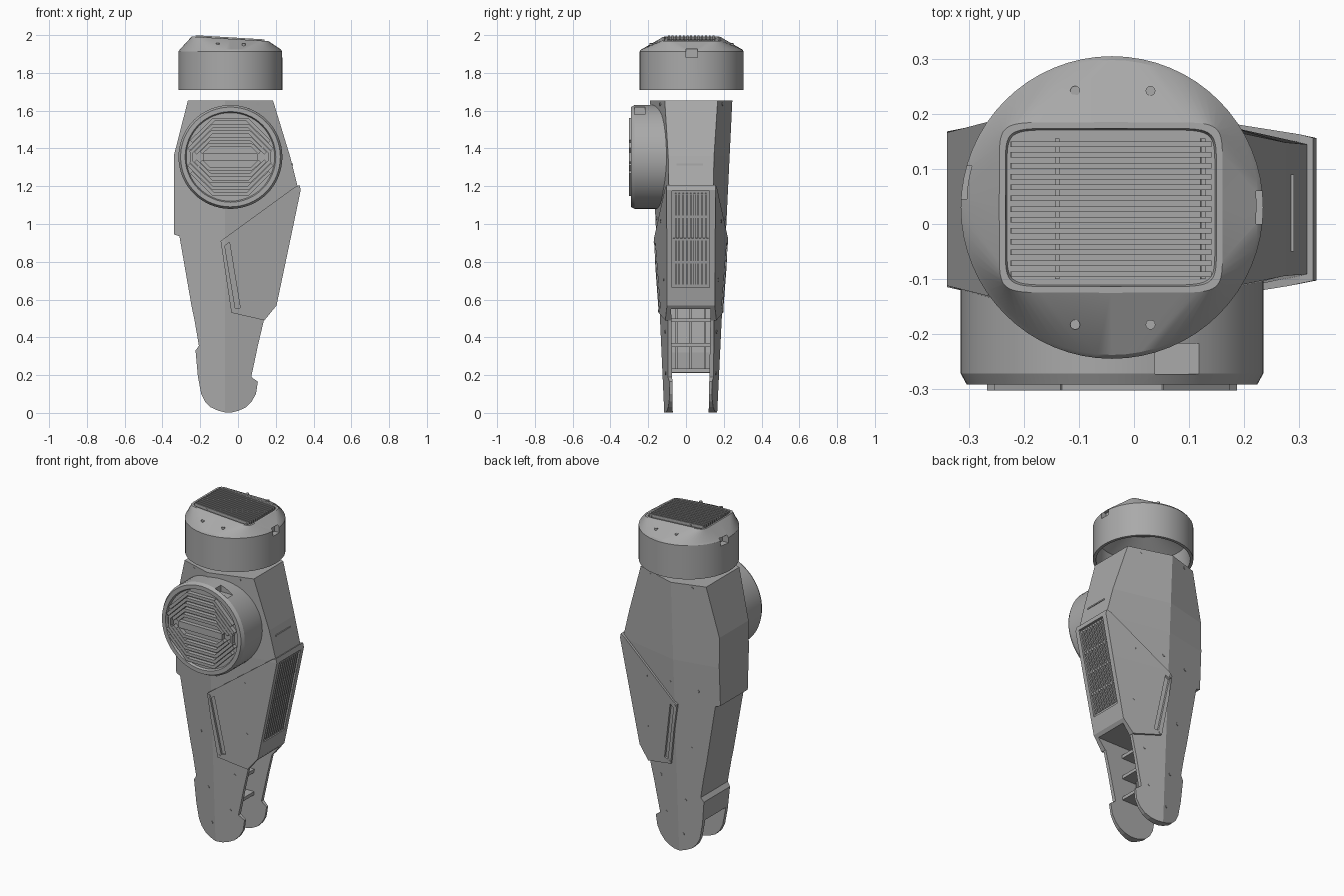
import bpy, bmesh, math
from mathutils import Vector as V

if "Cube" in bpy.data.objects:
    bpy.data.objects.remove(bpy.data.objects["Cube"])

grey = bpy.data.materials.new("mid grey")
grey.use_nodes = True
grey.diffuse_color = (0.4, 0.4, 0.4, 1)
grey.node_tree.nodes["Principled BSDF"].inputs["Base Color"].default_value = grey.diffuse_color


def finish(name, bm, smooth=False):
    bmesh.ops.recalc_face_normals(bm, faces=bm.faces)
    mesh = bpy.data.meshes.new(name)
    bm.to_mesh(mesh)
    bm.free()
    mesh.materials.append(grey)
    ob = bpy.data.objects.new(name, mesh)
    bpy.context.collection.objects.link(ob)
    if smooth:
        bpy.ops.object.select_all(action='DESELECT')
        ob.select_set(True)
        bpy.context.view_layer.objects.active = ob
        bpy.ops.object.shade_smooth_by_angle(angle=math.radians(25))
    return ob


def loft(name, rings, smooth=False):
    bm = bmesh.new()
    loops = [[bm.verts.new(p) for p in r] for r in rings]
    n = len(loops[0])
    for a, b in zip(loops, loops[1:]):
        for i in range(n):
            bm.faces.new((a[i], a[(i + 1) % n], b[(i + 1) % n], b[i]))
    bm.faces.new(loops[0])
    bm.faces.new(loops[-1])
    return finish(name, bm, smooth)


def prism(name, pts, y0=lambda z: -1, y1=lambda z: 1):
    return loft(name, [[(x, y(z), z) for x, z in pts] for y in (y0, y1)])


def beam(bm, a, b, width, depth, normal):
    """Bar from a to b, rising by depth along normal."""
    a, b, n = V(a), V(b), V(normal).normalized()
    side = (b - a).cross(n).normalized() * width / 2
    foot = [bm.verts.new(p) for p in (a - side, a + side, b + side, b - side)]
    top = [bm.verts.new(v.co + n * depth) for v in foot]
    bm.faces.new(foot)
    bm.faces.new(top)
    for i in range(4):
        j = (i + 1) % 4
        bm.faces.new((foot[i], foot[j], top[j], top[i]))


def box(name, centre, size):
    bm = bmesh.new()
    c, s = V(centre), V(size)
    beam(bm, c - V((s.x / 2, 0, s.z / 2)), c + V((s.x / 2, 0, -s.z / 2)), s.y, s.z, (0, 0, 1))
    return finish(name, bm)


def boolean(ob, cutters, op='DIFFERENCE'):
    for c in cutters:
        m = ob.modifiers.new("cut", 'BOOLEAN')
        m.object, m.operation, m.solver = c, op, 'EXACT'
        mesh = bpy.data.meshes.new_from_object(ob.evaluated_get(bpy.context.evaluated_depsgraph_get()))
        ob.modifiers.clear()
        ob.data = mesh


def drop(*obs):
    for o in obs:
        bpy.data.objects.remove(o)


# Leg shell: height, -x edge, +x edge
levels = [(0.003, -0.07, -0.03), (0.012, -0.105, 0.005), (0.03, -0.145, 0.042), (0.06, -0.175, 0.072),
          (0.1, -0.195, 0.095), (0.165, -0.207, 0.105), (0.19, -0.212, 0.07), (0.33, -0.225, 0.1),
          (0.355, -0.207, 0.105), (0.49, -0.23, 0.137), (0.56, -0.245, 0.19), (0.935, -0.31, 0.269),
          (0.945, -0.34, 0.271), (1.18, -0.34, 0.32), (1.36, -0.34, 0.275), (1.655, -0.265, 0.185)]
ridge = -0.07
front = lambda z: -0.115 - 0.0455 * z
back = lambda z: 0.165 + 0.0485 * z


def surface(x, z, s):
    """Depth of the ridged shell, s = -1 on the front and 1 on the back."""
    fall = (0.2 + 0.22 * max(0, z - 1.18)) * abs(x - ridge)
    return front(z) + fall if s < 0 else back(z) - fall


def section(z, xl, xr, g=0):
    path = [(xl, -1), (ridge, -1), (xr, -1), (xr, 1), (ridge, 1), (xl, 1)]
    return [(x + g * ((x == xr) - (x == xl)), surface(x, z, s) + s * g, z) for x, s in path]


shell = loft("leg_shell", [section(*l) for l in levels])
saddle = loft("side_armour", [section(*l, g=0.012) for l in levels])

# Fork cavity, open to the bottom and the +x side
cavity = prism("cavity_cutter", [(-0.5, -0.1), (-0.5, 0.21), (-0.16, 0.21), (-0.15, 0.32), (-0.17, 0.55),
                                 (0.5, 0.55), (0.5, -0.1)],
               lambda z: front(z) + 0.045 + 0.03 * z, lambda z: back(z) - 0.045 - 0.03 * z)
outline = prism("armour_cutter", [(-0.092, 0.91), (0.3, 1.195), (0.33, 1.208), (0.5, 1.208), (0.5, 0.57),
                                  (0.205, 0.57), (0.14, 0.49), (-0.035, 0.53)])
groove = prism("groove_cutter", [(-0.07, 0.885), (-0.045, 0.903), (0.012, 0.555), (-0.014, 0.552)])
vent_hole = box("vent_cutter", (0.3, 0.025, 0.92), (0.3, 0.2, 0.51))
boolean(saddle, [outline], 'INTERSECT')
boolean(saddle, [cavity, groove, vent_hole])
boolean(shell, [cavity])
drop(cavity, outline, groove, vent_hole)

# Vent slats on the sloping +x side
bm = bmesh.new()
vent = lambda y, z: (0.32 - 0.21 * (1.18 - z) - 0.004, y, z)
out = (1, 0, -0.21)
for i in range(9):
    y = -0.055 + i * 0.02
    beam(bm, vent(y, 0.68), vent(y, 1.165), 0.009, 0.014, out)
for z in (0.675, 0.8, 0.92, 1.04, 1.165):
    beam(bm, vent(-0.07, z), vent(0.12, z), 0.012, 0.01, out)
finish("side_vent_slats", bm)

# Ribs inside the fork
bm = bmesh.new()
for z in (0.215, 0.35, 0.48):
    beam(bm, (-0.16, 0.025, z), (0.02, 0.025, z), 0.21, 0.02, (0, 0, 1))
for y in (-0.05, 0.025, 0.1):
    beam(bm, (-0.16, y, 0.22), (-0.16, y, 0.55), 0.012, 0.1, (1, 0, 0))
finish("fork_ribs", bm)


def circle(cx, cy, r, n=64):
    return [(cx + r * math.cos(math.tau * i / n), cy + r * math.sin(math.tau * i / n)) for i in range(n)]


# Drum on the front
cx, cz = -0.04, 1.355
drum_profile = [(0.275, -0.09), (0.275, -0.272), (0.264, -0.292), (0.24, -0.292), (0.234, -0.278)]
drum = loft("front_drum", [[(x, y, z) for x, z in circle(cx, cz, r)] for r, y in drum_profile], True)
notch = box("notch_cutter", (0.078, -0.245, 1.63), (0.08, 0.055, 0.1))
boolean(drum, [notch])
drop(notch)

# Grille of nested chevrons on the drum
bm = bmesh.new()
bar = lambda a, b, w: beam(bm, (cx + a[0], -0.276, cz + a[1]), (cx + b[0], -0.276, cz + b[1]), w, 0.027, (0, -1, 0))
bar((-0.145, 0), (0.145, 0), 0.04)
for s in (-1, 1):
    for k in range(5):
        h, w = 0.062 + 0.034 * k, 0.115 - 0.006 * k
        bar((-w, s * h), (w, s * h), 0.018)
        run = 0
        while math.hypot(w + run, h - run) < 0.222 and h - run > 0.022:
            run += 0.004
        for m in (-1, 1):
            if run > 0.01:
                bar((m * (w - 0.004), s * (h + 0.002)), (m * (w + run), s * (h - run)), 0.018)
    bar((s * 0.205, -0.03), (s * 0.205, 0.03), 0.014)
finish("drum_grille", bm)


# Round cap floating above, blending into a tilted rectangular top
def rounded(hx, hy, dz=0):
    pts = []
    for ux, uy in circle(0, 0, 1):
        x = -0.042 + hx * math.copysign(abs(ux) ** 0.2, ux)
        y = 0.03 + hy * math.copysign(abs(uy) ** 0.2, uy)
        pts.append((x, y, 1.98 - 0.06 * (x + 0.04) + dz))
    return pts


cap_profile = [(0.12, 1.92), (0.25, 1.85), (0.258, 1.71), (0.275, 1.71), (0.275, 1.914), (0.268, 1.924)]
rings = [[(x, y, z) for x, y in circle(-0.04, 0.03, r)] for r, z in cap_profile]
cap = loft("top_cap", rings + [rounded(0.203, 0.155), rounded(0.192, 0.144), rounded(0.189, 0.141, -0.01)], True)
notches = [box("notch_cutter", (x, y, 1.905), (0.06, 0.06, 0.045)) for x, y in ((0.232, 0.03), (-0.305, 0.075))]
boolean(cap, notches)
drop(*notches)

# Slats on the cap
bm = bmesh.new()
top = lambda x, y: (x, y, 1.968 - 0.06 * (x + 0.04))
for i in range(13):
    y = -0.091 + i * 0.0197
    beam(bm, top(-0.225, y), top(0.14, y), 0.01, 0.02, (0.06, 0, 1))
for x in (-0.14, 0.125):
    beam(bm, top(x, -0.1), top(x, 0.155), 0.008, 0.012, (0.06, 0, 1))
finish("cap_slats", bm)

# Screws on both faces of the leg and on the cap
shell_screws = [(-0.185, 1.635), (0.105, 1.635), (-0.21, 1.01), (-0.04, 1.03), (-0.16, 0.65),
                (0.055, 0.43), (-0.115, 0.32), (0.02, 0.21), (-0.095, 0.11)]
armour_screws = [(0.135, 1.015), (-0.076, 0.9), (0.14, 0.705), (-0.026, 0.54)]
for s, label in ((-1, "front"), (1, "back")):
    bm = bmesh.new()
    for pts, lift in ((shell_screws, 0.003), (armour_screws, 0.015)):
        for x, z in pts:
            rim = [[bm.verts.new((px, surface(px, pz, s) + s * o, pz)) for px, pz in circle(x, z, 0.009, 12)]
                   for o in (lift, lift - 0.012)]
            bm.faces.new(rim[0])
            for i in range(12):
                bm.faces.new((rim[0][i], rim[0][i - 1], rim[1][i - 1], rim[1][i]))
    finish(label + "_screws", bm)
for x in (-0.107, 0.03):
    for y in (-0.183, 0.242):
        loft("cap_screw", [[(px, py, z - 0.03 * x) for px, py in circle(x, y, 0.009, 12)] for z in (1.93, 1.956)])

# Small hatch on the front and slit on the +x shoulder
hatch = [(-0.305, 1.03), (-0.235, 1.03), (-0.235, 1.09), (-0.305, 1.09)]
loft("front_hatch", [[(x, surface(x, z, -1) + o, z) for x, z in hatch] for o in (-0.004, 0.004)])
box("shoulder_slit", (0.286, 0.02, 1.315), (0.01, 0.14, 0.008))
